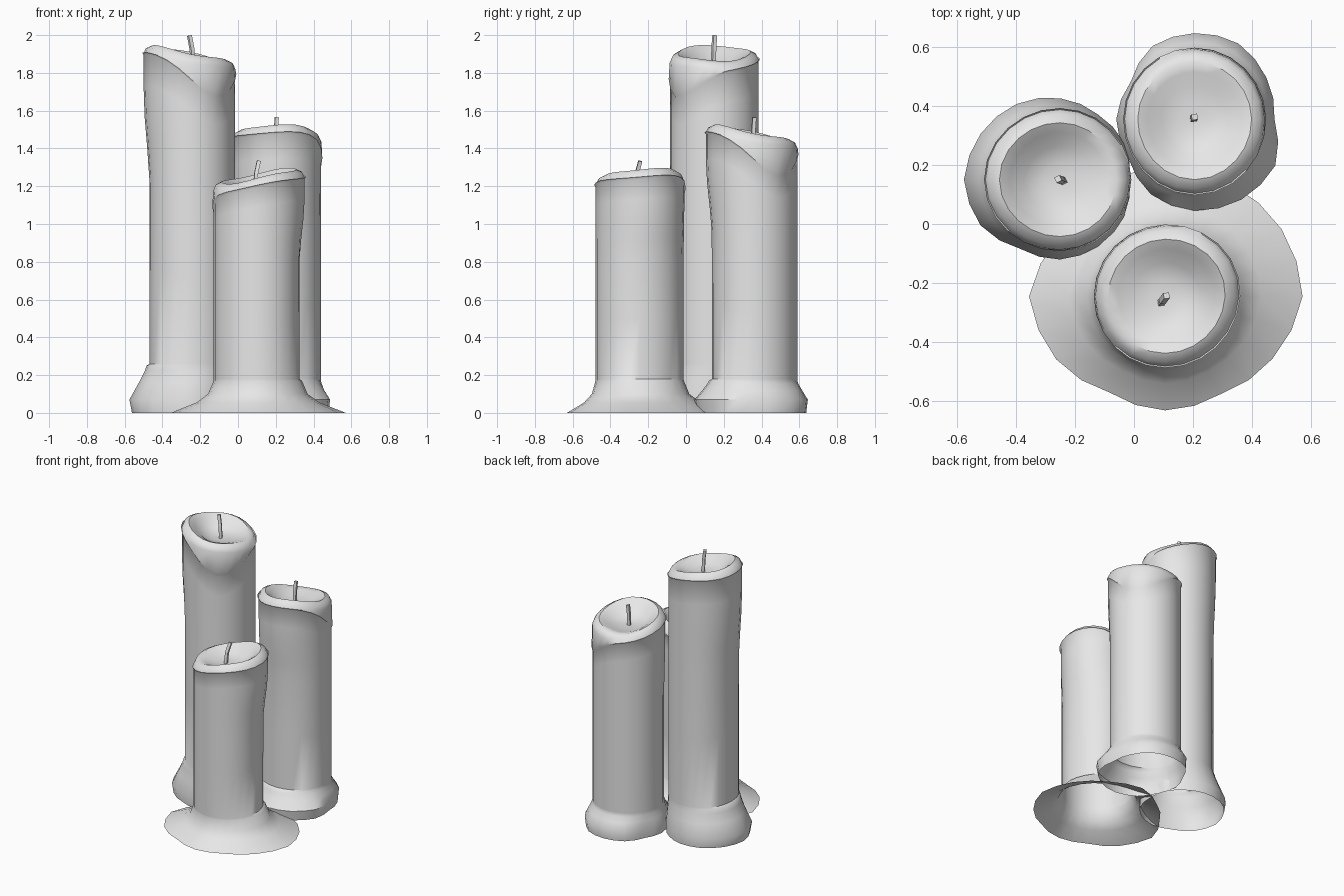
import bpy, bmesh
from math import sin, cos, pi, exp, radians, floor

SIDES = 24
BODY_R = 0.234

cube = bpy.data.objects.get("Cube")
if cube:
    bpy.data.objects.remove(cube, do_unlink=True)

wax = bpy.data.materials.new("grey wax")
wax.use_nodes = True
wax.diffuse_color = (0.8, 0.8, 0.8, 1)
wax.node_tree.nodes["Principled BSDF"].inputs["Base Color"].default_value = (0.8, 0.8, 0.8, 1)


def mix(a, b, t):
    return a + (b - a) * t


def smooth(a, b, x):
    t = min(max((x - a) / (b - a), 0), 1)
    return t * t * (3 - 2 * t)


def bump(angle, centre, width):
    """Soft hump around one direction of the candle."""
    d = (angle - centre + pi) % (2 * pi) - pi
    return exp(-(d / width) ** 2)


def around(values, angle):
    """Read a ring of evenly spaced values at any angle."""
    p = (angle / (2 * pi)) % 1 * len(values)
    i = floor(p + 1e-6)
    return mix(values[i % len(values)], values[(i + 1) % len(values)], p - i)


def column(angle, height, facing, foot, profile):
    """Radius and height pairs from the foot to the bowl, in one direction."""
    phi = angle - facing
    rim = height - 0.04 * (1 - cos(phi)) + 0.006 * sin(3 * phi)
    lip = rim - 0.05 - 0.17 * bump(phi, radians(125), radians(45))

    def body(z):
        swell = mix(-0.016, 0.016, smooth(0.6, 0.88, z / height))
        return BODY_R + swell * bump(phi, 0, radians(50))

    foot_r = around(foot, angle)
    pts = [(mix(BODY_R, foot_r, t), z) for t, z in profile]
    start = profile[-1][1]
    # shaft
    for s in (0, 0.3, 0.6, 0.7, 0.8, 0.9, 1):
        z = mix(start + 0.01, lip, s)
        pts.append((body(z), z))
    # overflowing lip, rounded rim and melted bowl
    r = body(rim)
    bowl = height - 0.105
    pts += [(body(lip) + 0.007, lip + 0.012), (r + 0.002, rim - 0.045),
            (r * 0.95, rim - 0.015), (r * 0.82, rim), (r * 0.68, mix(rim, bowl, 0.25)),
            (r * 0.48, mix(rim, bowl, 0.75)), (r * 0.22, bowl)]
    return pts, bowl


def candle(name, centre, height, facing, foot, profile):
    bm = bmesh.new()
    cols = []
    for i in range(SIDES):
        a = 2 * pi * i / SIDES
        pts, bowl = column(a, height, radians(facing), foot, profile)
        cols.append([bm.verts.new((r * cos(a), r * sin(a), z)) for r, z in pts])
    tip = bm.verts.new((0, 0, bowl))
    for i, a in enumerate(cols):
        b = cols[(i + 1) % SIDES]
        for j in range(len(a) - 1):
            bm.faces.new((a[j], b[j], b[j + 1], a[j + 1]))
        bm.faces.new((a[-1], b[-1], tip))
    mesh = bpy.data.meshes.new(name)
    bm.to_mesh(mesh)
    bm.free()
    obj = bpy.data.objects.new(name, mesh)
    obj.location = (*centre, 0)
    mesh.materials.append(wax)
    bpy.context.collection.objects.link(obj)
    bpy.ops.object.select_all(action='DESELECT')
    obj.select_set(True)
    bpy.context.view_layer.objects.active = obj
    bpy.ops.object.shade_smooth_by_angle(angle=radians(40))


def wick(name, base, top):
    """Square, slightly bent wick."""
    curve = bpy.data.curves.new(name, 'CURVE')
    curve.dimensions = '3D'
    curve.bevel_depth = 0.014
    curve.bevel_resolution = 0
    curve.use_fill_caps = True
    line = curve.splines.new('POLY')
    line.use_smooth = False
    line.points.add(2)
    bend = [mix(p, q, t) for p, q, t in zip(base, top, (0.3, 0.3, 0.6))]
    for point, co in zip(line.points, (base, bend, top)):
        point.co = (*co, 1)
    curve.materials.append(wax)
    bpy.context.collection.objects.link(bpy.data.objects.new(name, curve))


# Foot profiles: share of the spread, height
def bulb(top):
    return [(0.85, 0), (1, 0.07), (0.45, mix(0.07, top, 0.5)), (0.1, mix(0.07, top, 0.85)), (0, top)]


puddle = [(1, 0), (0.4, 0.055), (0.13, 0.1), (0, 0.17)]

# Foot spread is listed every thirty degrees from +x
candle("tall_candle", (-0.25, 0.15), 1.945, 180,
       (0.235, 0.25, 0.255, 0.275, 0.295, 0.31, 0.325, 0.31, 0.27, 0.27, 0.26, 0.25), bulb(0.25))
candle("middle_candle", (0.205, 0.355), 1.525, 270,
       (0.27, 0.28, 0.295, 0.29, 0.285, 0.25, 0.265, 0.26, 0.295, 0.31, 0.315, 0.315), bulb(0.17))
candle("short_candle", (0.105, -0.245), 1.295, 20,
       (0.465, 0.455, 0.44, 0.455, 0.41, 0.41, 0.46, 0.425, 0.375, 0.385, 0.38, 0.42), puddle)

wick("tall_wick", (-0.237, 0.145, 1.81), (-0.257, 0.152, 1.998))
wick("middle_wick", (0.2, 0.355, 1.4), (0.205, 0.362, 1.565))
wick("short_wick", (0.09, -0.268, 1.17), (0.11, -0.242, 1.333))
